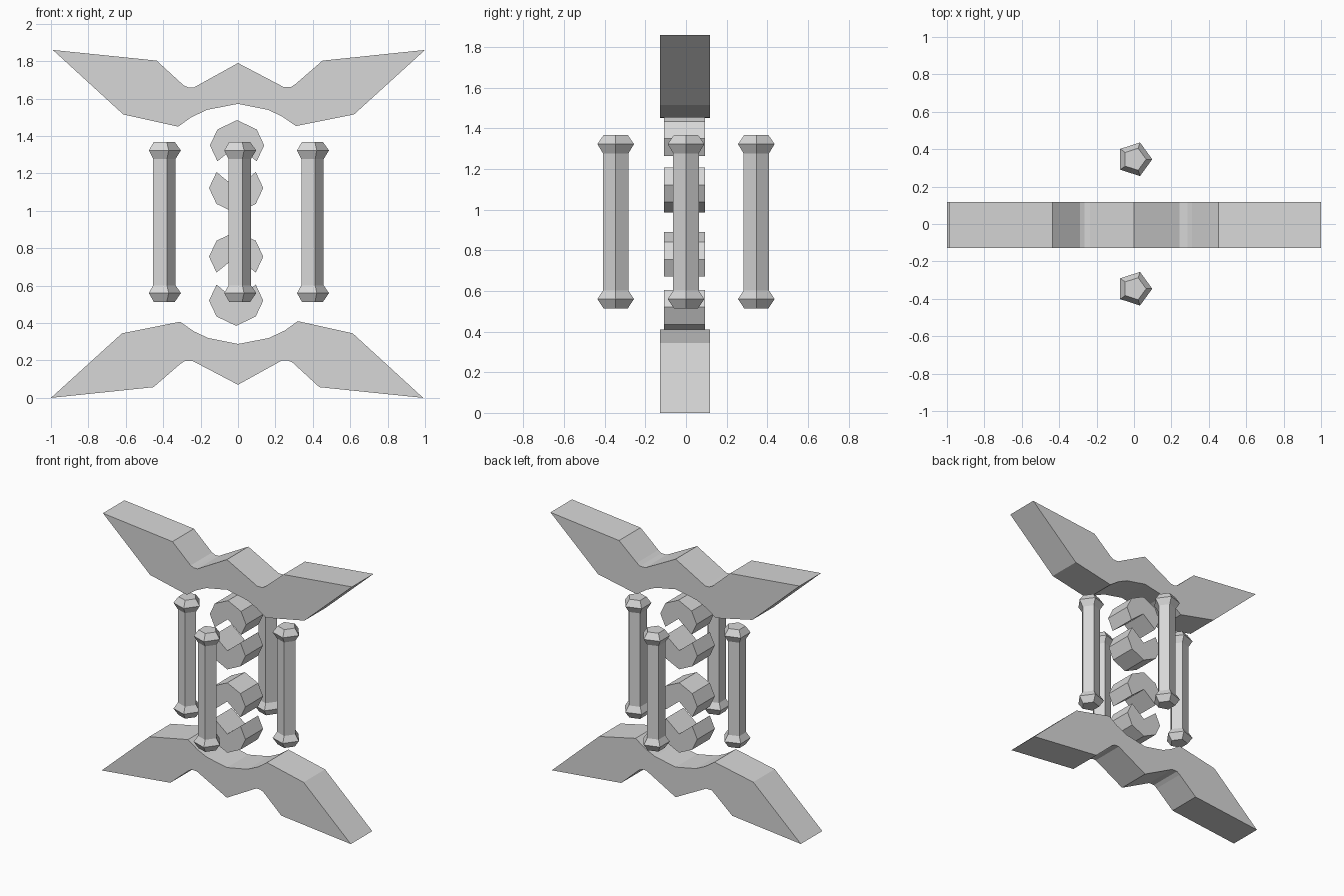
import bpy, bmesh, math

if "Cube" in bpy.data.objects:
    bpy.data.objects.remove(bpy.data.objects["Cube"])

grey = bpy.data.materials.new("light_grey")
grey.diffuse_color = (0.68, 0.68, 0.68, 1)
grey.use_nodes = True
grey.node_tree.nodes["Principled BSDF"].inputs["Base Color"].default_value = grey.diffuse_color


def make_object(name, bm):
    bmesh.ops.recalc_face_normals(bm, faces=bm.faces)
    mesh = bpy.data.meshes.new(name)
    bm.to_mesh(mesh)
    bm.free()
    mesh.materials.append(grey)
    obj = bpy.data.objects.new(name, mesh)
    bpy.context.collection.objects.link(obj)
    return obj


def extrude_profile(name, points, y0, y1):
    """Solid from an x-z outline, running from y0 to y1."""
    bm = bmesh.new()
    face = bm.faces.new([bm.verts.new((x, y0, z)) for x, z in points])
    ext = bmesh.ops.extrude_face_region(bm, geom=[face])
    moved = [v for v in ext["geom"] if isinstance(v, bmesh.types.BMVert)]
    bmesh.ops.translate(bm, verts=moved, vec=(0, y1 - y0, 0))
    return make_object(name, bm)


def pillar(name, cx, cy):
    """Five-sided column with flared ends, as a stack of rings."""
    stack = [(0.062, 0.513), (0.0946, 0.56), (0.066, 0.602),
             (0.066, 1.277), (0.0946, 1.323), (0.062, 1.368)]
    bm = bmesh.new()
    rings = []
    for r, z in stack:
        rings.append([bm.verts.new((cx + r * math.cos(math.tau * i / 5),
                                    cy + r * math.sin(math.tau * i / 5), z))
                      for i in range(5)])
    for a, b in zip(rings, rings[1:]):
        for i in range(5):
            j = (i + 1) % 5
            bm.faces.new((a[i], a[j], b[j], b[i]))
    bm.faces.new(rings[0])
    bm.faces.new(rings[-1])
    return make_object(name, bm)


# Winged frames: the lower one is the upper one turned half a circle
wing = [(-0.99, 1.86), (-0.435, 1.803), (-0.29, 1.67), (-0.265, 1.66),
        (-0.235, 1.66), (0.0, 1.79), (0.242, 1.663), (0.285, 1.663),
        (0.31, 1.68), (0.452, 1.803), (1.0, 1.86), (0.62, 1.515),
        (0.31, 1.453), (0.235, 1.505), (0.16, 1.54), (0.0, 1.572),
        (-0.165, 1.54), (-0.25, 1.50), (-0.32, 1.45), (-0.613, 1.515)]
extrude_profile("upper_wing", wing, -0.127, 0.118)
extrude_profile("lower_wing", [(-x, 1.86 - z) for x, z in wing], -0.127, 0.118)

# Four pillars around the centre
for name, x, y in (("left_pillar", -0.40, 0), ("right_pillar", 0.392, 0),
                   ("front_pillar", 0.003, -0.346), ("back_pillar", 0.003, 0.346)):
    pillar(name, x, y)

# Notched octagonal blocks: a quarter is cut out, facing down or up
notched = [(0, 0), (0.105, -0.085), (0.145, 0), (0.105, 0.085),
           (0, 0.135), (-0.105, 0.085), (-0.145, 0), (-0.105, -0.085)]
for i, (cx, cz, flip) in enumerate(((-0.005, 1.35, 1), (-0.01, 1.122, -1),
                                    (-0.01, 0.755, 1), (-0.01, 0.52, -1))):
    extrude_profile(f"notched_block_{i + 1}",
                    [(cx + x, cz + flip * z) for x, z in notched], -0.108, 0.093)
